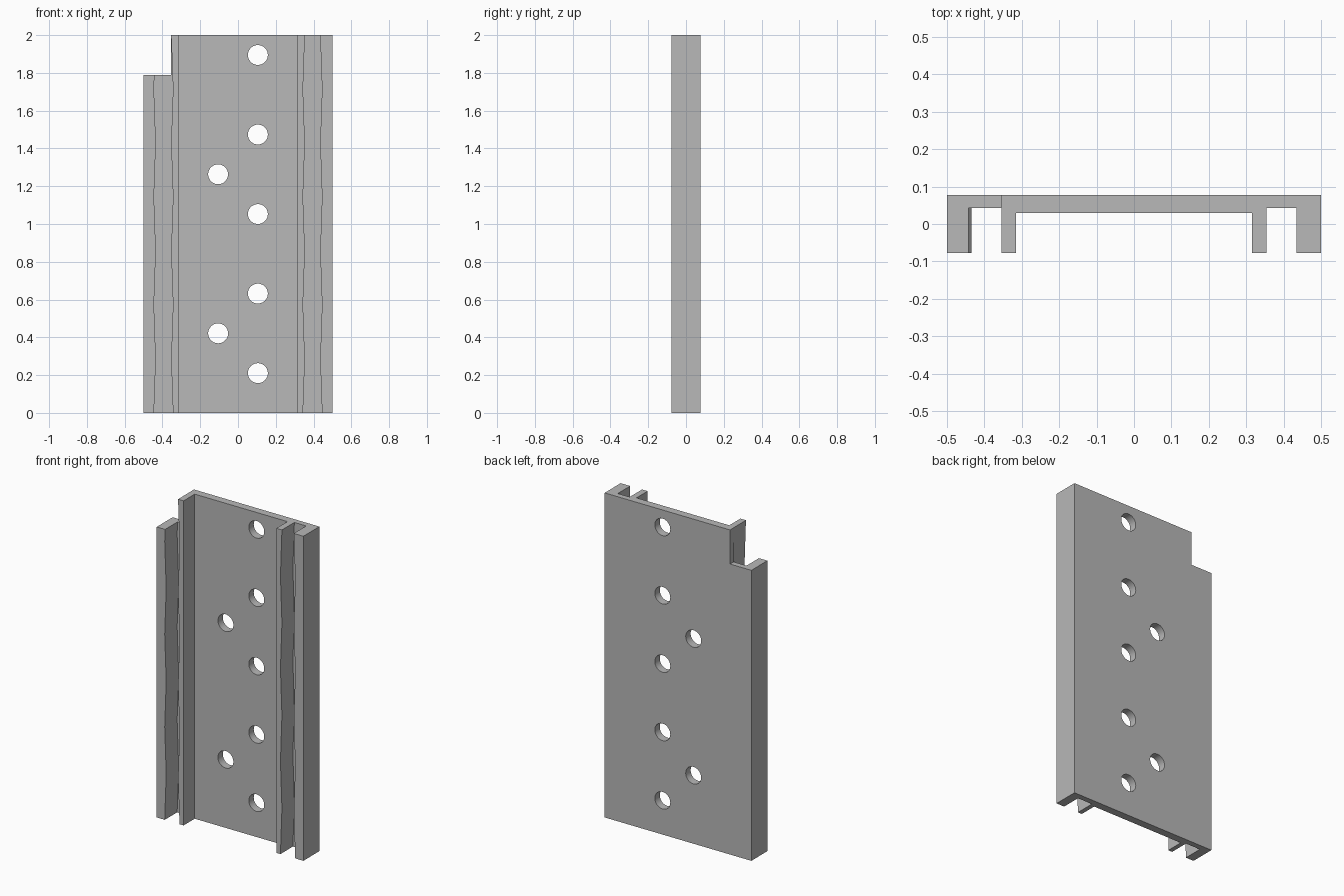
import bpy
import bmesh
from mathutils import Matrix

cube = bpy.data.objects.get("Cube")
if cube:
    bpy.data.objects.remove(cube, do_unlink=True)

HEIGHT = 2.0
UNIT = HEIGHT / 9.5          # hole pitch module
FRONT, BACK = -0.078, 0.078
WEB, FLOOR = 0.03, 0.043     # front of the web, floor of the grooves
WAVES = 7                    # straight runs along each groove wall

grey = bpy.data.materials.new("plain grey")
grey.use_nodes = True
grey.diffuse_color = (0.48, 0.48, 0.48, 1)
grey.node_tree.nodes["Principled BSDF"].inputs["Base Color"].default_value = (0.48, 0.48, 0.48, 1)


def make_object(name, bm):
    bmesh.ops.recalc_face_normals(bm, faces=bm.faces)
    mesh = bpy.data.meshes.new(name)
    bm.to_mesh(mesh)
    bm.free()
    mesh.materials.append(grey)
    obj = bpy.data.objects.new(name, mesh)
    bpy.context.collection.objects.link(obj)
    return obj


def section(wide):
    """Mirrored channel profile; the grooves pinch where wide is false."""
    rail, wall = (0.344, 0.445) if wide else (0.354, 0.435)
    half = [(0.316, WEB), (0.316, FRONT), (rail, FRONT), (rail, FLOOR),
            (wall, FLOOR), (wall, FRONT), (0.5, FRONT), (0.5, BACK)]
    return half + [(-x, y) for x, y in reversed(half)]


# Backplate with two pairs of rails, lofted upward
bm = bmesh.new()
rings = [[bm.verts.new((x, y, HEIGHT * i / WAVES)) for x, y in section(i % 2 == 0)]
         for i in range(WAVES + 1)]
count = len(rings[0])
for low, high in zip(rings, rings[1:]):
    for k in range(count):
        n = (k + 1) % count
        bm.faces.new((low[k], low[n], high[n], high[k]))
bm.faces.new(rings[0])
bm.faces.new(rings[-1])
bmesh.ops.dissolve_limit(bm, angle_limit=0.001, verts=bm.verts, edges=bm.edges)
plate = make_object("mounting_channel", bm)

# Cutter for the screw holes
bm = bmesh.new()
holes = [(1, 1), (-1, 2), (1, 3), (1, 5), (-1, 6), (1, 7), (1, 9)]
for side, step in holes:
    place = Matrix.Translation((side * UNIT / 2, 0.05, step * UNIT))
    bmesh.ops.create_cone(bm, cap_ends=True, segments=48, radius1=UNIT / 4,
                          radius2=UNIT / 4, depth=0.2,
                          matrix=place @ Matrix.Rotation(1.5707963, 4, "X"))
hole_cutter = make_object("hole_cutter", bm)

# Cutter for the corner notch beside the right rail
bm = bmesh.new()
bmesh.ops.create_cube(bm, size=1, matrix=Matrix.Translation((-0.855, 0, 1.79 + 0.5)))
notch_cutter = make_object("notch_cutter", bm)

for cutter in (hole_cutter, notch_cutter):
    cut = plate.modifiers.new(cutter.name, "BOOLEAN")
    cut.operation = "DIFFERENCE"
    cut.solver = "EXACT"
    cut.object = cutter

# Apply the cuts and keep the corners crisp
bpy.context.view_layer.objects.active = plate
plate.select_set(True)
for name in [m.name for m in plate.modifiers]:
    bpy.ops.object.modifier_apply(modifier=name)
for cutter in (hole_cutter, notch_cutter):
    bpy.data.objects.remove(cutter, do_unlink=True)
bpy.ops.object.shade_smooth_by_angle(angle=0.5)
